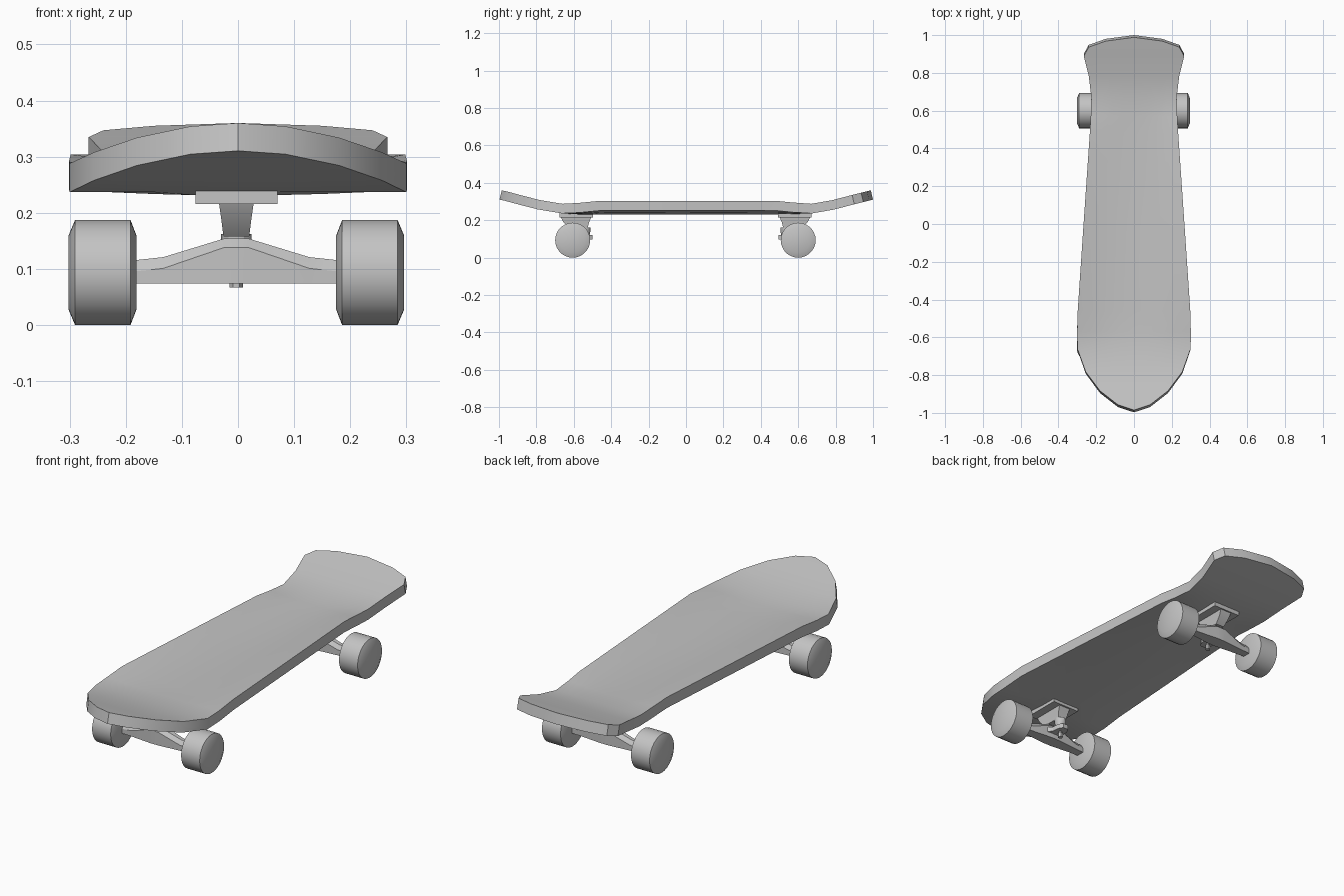
import bpy, bmesh, math

cube = bpy.data.objects.get("Cube")
if cube:
    bpy.data.objects.remove(cube, do_unlink=True)

grey = bpy.data.materials.new("plain_grey")
COLOUR = (0.55, 0.55, 0.55, 1.0)
grey.diffuse_color = COLOUR
grey.use_nodes = True
grey.node_tree.nodes["Principled BSDF"].inputs["Base Color"].default_value = COLOUR


def finish(name, bm, angle=30):
    """Clean the mesh, link it and shade it smooth with sharp edges kept."""
    bmesh.ops.remove_doubles(bm, verts=bm.verts, dist=0.0002)
    bmesh.ops.recalc_face_normals(bm, faces=bm.faces)
    mesh = bpy.data.meshes.new(name)
    bm.to_mesh(mesh)
    bm.free()
    mesh.materials.append(grey)
    obj = bpy.data.objects.new(name, mesh)
    bpy.context.collection.objects.link(obj)
    bpy.ops.object.select_all(action='DESELECT')
    obj.select_set(True)
    bpy.context.view_layer.objects.active = obj
    bpy.ops.object.shade_smooth_by_angle(angle=math.radians(angle))
    return obj


def loft(name, sections):
    """Skin a row of closed cross-sections and cap both ends."""
    bm = bmesh.new()
    rings = [[bm.verts.new(p) for p in s] for s in sections]
    n = len(rings[0])
    for a, b in zip(rings, rings[1:]):
        for i in range(n):
            j = (i + 1) % n
            bm.faces.new((a[i], a[j], b[j], b[i]))
    bm.faces.new(rings[0])
    bm.faces.new(rings[-1])
    return finish(name, bm)


def rect(x, y0, y1, z, cx):
    return [(cx - x, y0, z), (cx + x, y0, z), (cx + x, y1, z), (cx - x, y1, z)]


def turned(name, centre, profile, axis, sides):
    """Turned part: profile holds (offset along axis, radius)."""
    cx, cy, cz = centre
    sections = []
    for t, r in profile:
        ring = []
        for i in range(sides):
            a = 2 * math.pi * i / sides
            u, v = r * math.cos(a), r * math.sin(a)
            ring.append((cx + t, cy + u, cz + v) if axis == 'x'
                        else (cx + u, cy + v, cz + t))
        sections.append(ring)
    return loft(name, sections)


# Deck rows: y, half width, edge height, centre dip, outward lean of the underside
ROWS = [
    (-0.985, 0.0, 0.360, 0, -0.012), (-0.957, 0.085, 0.354, 0, -0.012),
    (-0.883, 0.18, 0.334, 0, -0.012), (-0.782, 0.256, 0.308, 0, -0.010),
    (-0.66, 0.30, 0.288, 0, -0.004), (-0.57, 0.301, 0.293, 0.010, 0),
    (-0.46, 0.298, 0.304, 0.022, 0), (0.0, 0.267, 0.304, 0.022, 0),
    (0.48, 0.234, 0.304, 0.022, 0), (0.57, 0.229, 0.295, 0.010, 0),
    (0.67, 0.226, 0.288, 0, 0.004), (0.78, 0.239, 0.307, 0, 0.010),
    (0.888, 0.266, 0.335, 0, 0.012), (0.936, 0.24, 0.347, 0, 0.012),
    (0.968, 0.15, 0.355, 0, 0.012), (0.988, 0.0, 0.360, 0, 0.012),
]
COLS = [i / 4 for i in range(-4, 5)]
THICK = 0.052

bm = bmesh.new()
top, under = [], []
for y, w, z, dip, lean in ROWS:
    heights = [z - dip * (1 - u * u) for u in COLS]
    top.append([bm.verts.new((w * u, y, h)) for u, h in zip(COLS, heights)])
    under.append([bm.verts.new((w * u, y + lean, h - THICK + abs(lean) * 0.2))
                  for u, h in zip(COLS, heights)])
last = len(COLS) - 1
for r in range(len(ROWS) - 1):
    for grid in (top, under):
        for c in range(last):
            bm.faces.new((grid[r][c], grid[r][c + 1], grid[r + 1][c + 1], grid[r + 1][c]))
    for c in (0, last):
        bm.faces.new((top[r][c], top[r + 1][c], under[r + 1][c], under[r][c]))
bmesh.ops.remove_doubles(bm, verts=bm.verts, dist=0.0002)
bmesh.ops.dissolve_degenerate(bm, edges=bm.edges, dist=0.0002)
# close the narrow tips
finish("deck", bm, 35)

CX = -0.003    # small sideways offset of the trucks
AXLE_Z = 0.0935


def build_truck(prefix, y, inward):
    def yy(d):
        return y + inward * d

    # base plate and tapered bracket under the deck
    loft(prefix + "_base_plate", [rect(0.073, yy(-0.07), yy(0.108), z, CX)
                                  for z in (0.216, 0.242)])
    loft(prefix + "_bracket", [rect(0.031, yy(-0.064), yy(0.100), 0.218, CX),
                               rect(0.027, yy(-0.050), yy(0.088), 0.19, CX),
                               rect(0.023, yy(-0.020), yy(0.080), 0.158, CX)])

    # hanger, tallest in the middle and thin at the wheels
    sections = []
    for x, crown, shoulder, d in ((-0.185, 0.115, 0.095, 0.020), (-0.13, 0.121, 0.101, 0.022),
                                  (-0.022, 0.154, 0.138, 0.032), (0.022, 0.154, 0.138, 0.032),
                                  (0.13, 0.121, 0.101, 0.022), (0.185, 0.115, 0.095, 0.020)):
        sections.append([(CX + x, y + s, z) for s, z in (
            (-d, 0.074), (d, 0.074), (d, shoulder), (d * 0.4, crown),
            (-d * 0.4, crown), (-d, shoulder))])
    loft(prefix + "_hanger", sections)

    # yoke reaching inward to the kingpin
    loft(prefix + "_yoke", [[(CX + sx * w, yy(d), z) for sx, z in
                             ((-1, 0.098), (1, 0.098), (1, 0.121), (-1, 0.121))]
                            for d, w in ((0.0, 0.07), (0.05, 0.030), (0.085, 0.027), (0.106, 0.014))])
    turned(prefix + "_bushing", (CX, yy(0.068), 0), [(0.118, 0.022), (0.14, 0.027), (0.162, 0.027)], 'z', 12)
    turned(prefix + "_kingpin", (CX, yy(0.068), 0), [(0.07, 0.007), (0.165, 0.007)], 'z', 10)
    turned(prefix + "_kingpin_nut", (CX, yy(0.068), 0), [(0.067, 0.012), (0.088, 0.012)], 'z', 6)

    # axle and wheels
    turned(prefix + "_axle", (CX, y, AXLE_Z), [(-0.24, 0.012), (0.24, 0.012)], 'x', 12)
    for side, s in (("left", 1), ("right", -1)):
        turned(f"{prefix}_{side}_wheel", (CX + s * 0.2385, y, AXLE_Z),
               [(-s * 0.0605, 0.066), (-s * 0.050, AXLE_Z), (s * 0.049, AXLE_Z), (s * 0.0605, 0.066)],
               'x', 28)


build_truck("front", -0.606, 1)
build_truck("rear", 0.600, -1)
